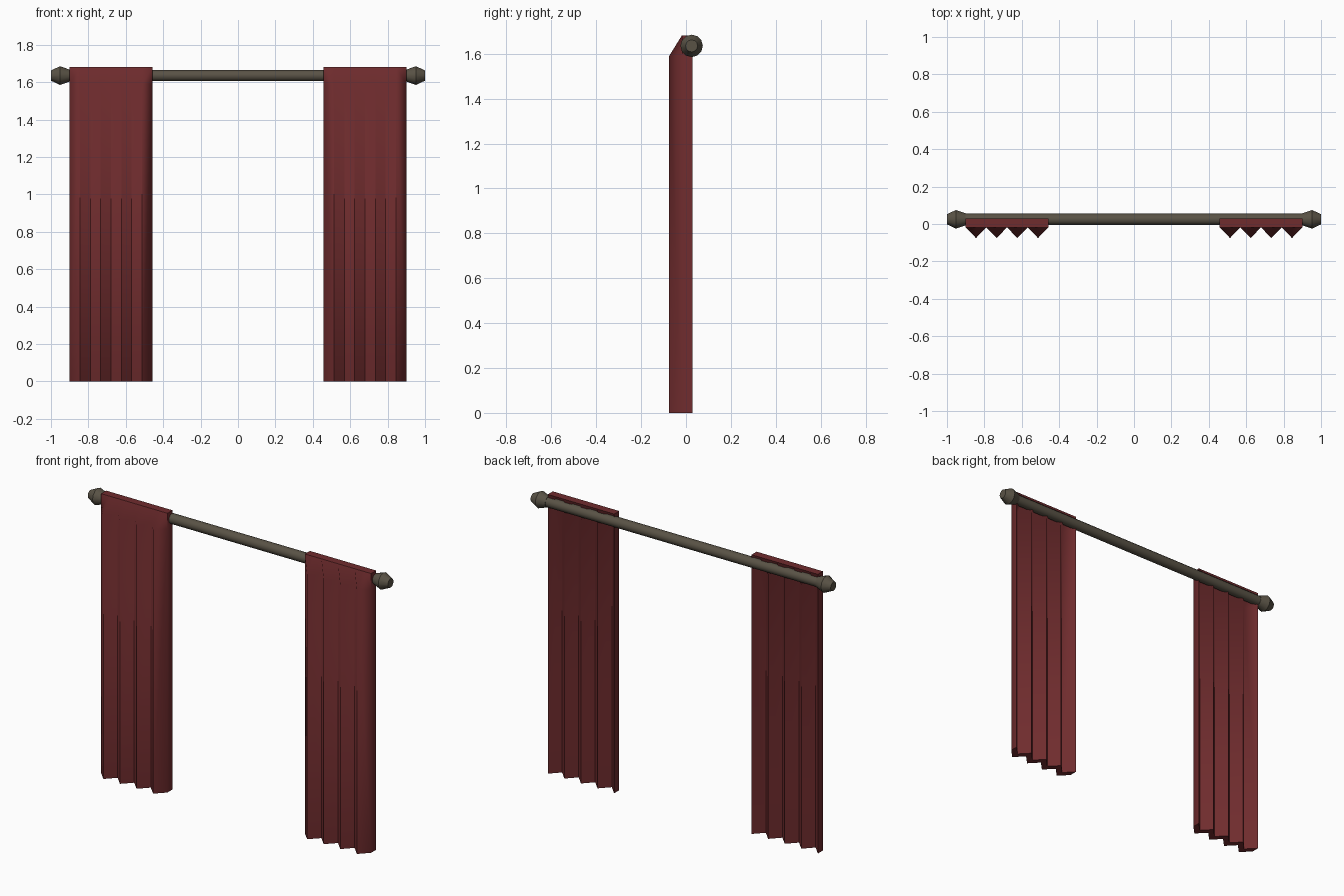
import bpy, bmesh, math
from mathutils import Vector

if "Cube" in bpy.data.objects:
    bpy.data.objects.remove(bpy.data.objects["Cube"])

ROD_Y, ROD_Z = 0.025, 1.635


def material(name, color):
    m = bpy.data.materials.new(name)
    m.diffuse_color = color
    m.use_nodes = True
    m.node_tree.nodes["Principled BSDF"].inputs["Base Color"].default_value = m.diffuse_color
    return m


def finish(name, bm, mat, angle):
    bmesh.ops.recalc_face_normals(bm, faces=bm.faces)
    me = bpy.data.meshes.new(name)
    bm.to_mesh(me)
    bm.free()
    me.materials.append(mat)
    ob = bpy.data.objects.new(name, me)
    bpy.context.collection.objects.link(ob)
    bpy.ops.object.select_all(action='DESELECT')
    bpy.context.view_layer.objects.active = ob
    ob.select_set(True)
    bpy.ops.object.shade_smooth_by_angle(angle=math.radians(angle))
    return ob


def turned(name, profile, mat, sides=12):
    """Closed solid turned around the rod axis from (x, radius) pairs."""
    bm = bmesh.new()
    rings = []
    for x, r in profile:
        rings.append([bm.verts.new((x, ROD_Y + r * math.cos(a), ROD_Z + r * math.sin(a)))
                      for a in (2 * math.pi * i / sides for i in range(sides))])
    for a, b in zip(rings, rings[1:]):
        for i in range(sides):
            j = (i + 1) % sides
            bm.faces.new((a[i], a[j], b[j], b[i]))
    bm.faces.new(rings[0])
    bm.faces.new(rings[-1])
    return finish(name, bm, mat, 35)


def curtain(name, x0, x1, mat, pleats=4):
    """Thick zigzag sheet whose pleats flatten out at the top hem."""
    bm = bmesh.new()
    n = 2 * pleats
    front_y, back_y, depth = -0.018, 0.03, 0.057
    rows = []
    for z, d in ((0, depth), (1.59, depth), (1.682, 0)):
        front, back = [], []
        for i in range(n + 1):
            x = x0 + (x1 - x0) * i / n
            dy = d * (i % 2)
            front.append(bm.verts.new((x, front_y - dy, z)))
            back.append(bm.verts.new((x, back_y - dy, z)))
        rows.append((front, back))
    # front and back sheets, and the end strips
    for lo, hi in zip(rows, rows[1:]):
        for s in (0, 1):
            for i in range(n):
                bm.faces.new((lo[s][i], lo[s][i + 1], hi[s][i + 1], hi[s][i]))
        for i in (0, n):
            bm.faces.new((lo[0][i], lo[1][i], hi[1][i], hi[0][i]))
    # bottom and top hems
    for f, b in (rows[0], rows[-1]):
        for i in range(n):
            bm.faces.new((f[i], f[i + 1], b[i + 1], b[i]))
    return finish(name, bm, mat, 60)


metal = material("aged_metal", (0.10, 0.085, 0.06, 1))
cloth = material("red_cloth", (0.16, 0.025, 0.027, 1))

# Rod
turned("curtain_rod", [(-0.91, 0.03), (0.91, 0.03)], metal)

# Finials and curtains, one per side
for side, s in (("left", -1), ("right", 1)):
    turned(side + "_finial", [(s * 0.9, 0.032), (s * 0.952, 0.05), (s * 1.0, 0.027)], metal)
    curtain(side + "_curtain", s * 0.9, s * 0.458, cloth)
